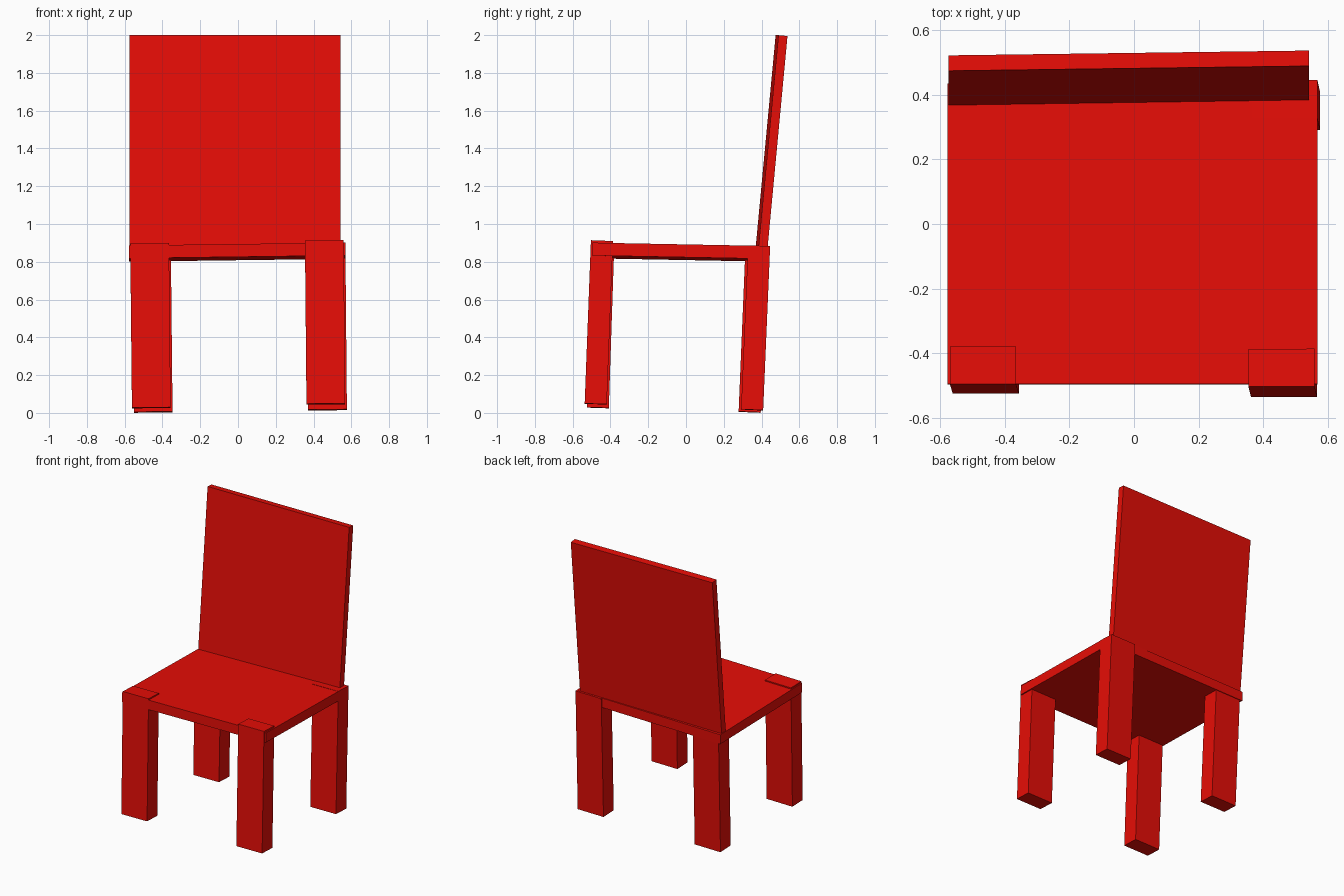
import bpy, bmesh
from mathutils import Vector, Matrix

if "Cube" in bpy.data.objects:
    bpy.data.objects.remove(bpy.data.objects["Cube"])

red = bpy.data.materials.new("red_paint")
red.diffuse_color = (0.8, 0.004, 0.002, 1.0)
red.use_nodes = True
red.node_tree.nodes["Principled BSDF"].inputs["Base Color"].default_value = red.diffuse_color


def board(name, bottom, top, width, depth, yaw=0.0, roll=0.0):
    """Box running from the bottom centre to the top centre."""
    b, t = Vector(bottom), Vector(top)
    up = (t - b).normalized()
    side = Vector((1, yaw, roll))
    side = (side - up * side.dot(up)).normalized()
    back = up.cross(side)
    rot = Matrix((side, back, up)).transposed().to_4x4()
    size = Matrix.Diagonal((width, depth, (t - b).length, 1))
    bm = bmesh.new()
    bmesh.ops.create_cube(bm, size=1, matrix=rot @ size)
    mesh = bpy.data.meshes.new(name)
    bm.to_mesh(mesh)
    bm.free()
    mesh.materials.append(red)
    obj = bpy.data.objects.new(name, mesh)
    obj.location = (b + t) / 2
    bpy.context.collection.objects.link(obj)
    return obj


# seat: thin slab, slightly tilted
seat_top = Vector((-0.005, -0.030, 0.885))
seat_normal = Vector((-0.013, 0.019, 1)).normalized()
board("seat", seat_top - seat_normal * 0.068, seat_top, 1.146, 0.931)

# backrest: tall panel leaning backwards
board("backrest", (-0.0165, 0.397, 0.84), (-0.0165, 0.506, 1.998),
      1.117, 0.048, yaw=0.0135)

# legs: each leans a little differently
legs = {
    "front_left_leg": ((-0.459, -0.467, 0.027), (-0.468, -0.438, 0.896)),
    "front_right_leg": ((0.465, -0.478, 0.047), (0.457, -0.445, 0.911)),
    "back_left_leg": ((-0.449, 0.337, 0.004), (-0.458, 0.373, 0.868)),
    "back_right_leg": ((0.474, 0.350, 0.016), (0.466, 0.387, 0.884)),
}
for name, (bottom, top) in legs.items():
    board(name, bottom, top, 0.205, 0.117)
